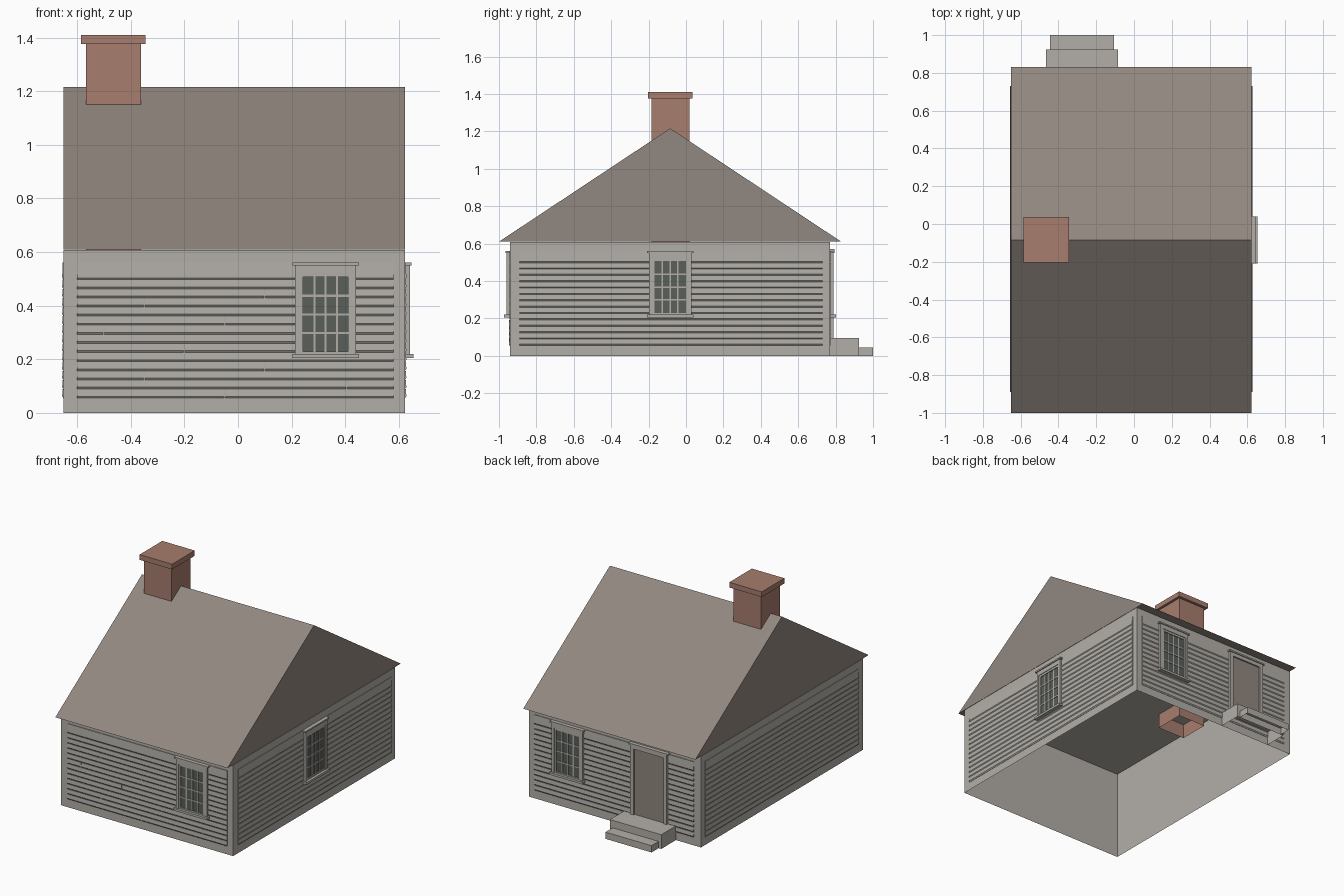
import bpy, bmesh
from math import pi
from mathutils import Matrix

if "Cube" in bpy.data.objects:
    bpy.data.objects.remove(bpy.data.objects["Cube"])


def material(name, r, g, b):
    m = bpy.data.materials.new(name)
    m.use_nodes = True
    m.diffuse_color = (r, g, b, 1)
    m.node_tree.nodes["Principled BSDF"].inputs["Base Color"].default_value = (r, g, b, 1)
    return m


GREY = material("weathered grey wood", .45, .43, .395)
BROWN = material("brown shingle", .285, .243, .214)
BRICK = material("red brick", .39, .205, .155)
GLASS = material("dark glass", .10, .115, .10)


def finish(name, bm, mat, matrix=None):
    bmesh.ops.recalc_face_normals(bm, faces=bm.faces)
    mesh = bpy.data.meshes.new(name)
    bm.to_mesh(mesh)
    bm.free()
    mesh.materials.append(mat)
    ob = bpy.data.objects.new(name, mesh)
    bpy.context.collection.objects.link(ob)
    if matrix:
        ob.matrix_world = matrix
    return ob


def boxes(name, items, mat, matrix=None, open_bottom=False):
    """One object from boxes given as (x0, x1, y0, y1, z0, z1)."""
    bm = bmesh.new()
    for x0, x1, y0, y1, z0, z1 in items:
        vs = bmesh.ops.create_cube(bm, size=1)["verts"]
        for v in vs:
            v.co = (x1 if v.co.x > 0 else x0, y1 if v.co.y > 0 else y0, z1 if v.co.z > 0 else z0)
    if open_bottom:
        bm.normal_update()
        down = [f for f in bm.faces if f.normal.z < -.9]
        bmesh.ops.delete(bm, geom=down, context="FACES_ONLY")
    return finish(name, bm, mat, matrix)


def prism(name, profile, x0, x1, mat, matrix=None):
    """Extrude a (y, z) outline along x."""
    bm = bmesh.new()
    face = bm.faces.new([bm.verts.new((x0, y, z)) for y, z in profile])
    ext = bmesh.ops.extrude_face_region(bm, geom=[face])["geom"]
    moved = [g for g in ext if isinstance(g, bmesh.types.BMVert)]
    bmesh.ops.translate(bm, verts=moved, vec=(x1 - x0, 0, 0))
    return finish(name, bm, mat, matrix)


# Body, roof and chimney
X0, X1, Y0, Y1, EAVE = -.65, .622, -.94, .77, .61
boxes("house_walls", [(X0, X1, Y0, Y1, 0, EAVE - .002)], GREY, open_bottom=True)
prism("gable_roof", [(-1, EAVE), (.83, EAVE), (-.085, 1.216)], X0, X1, BROWN)
boxes("chimney_shaft", [(-.567, -.362, -.185, .018, .51, 1.375)], BRICK, open_bottom=True)
boxes("chimney_cap", [(-.585, -.345, -.203, .036, 1.375, 1.41)], BRICK)

# Wall frames: local x runs right as seen from outside, local -y points outward
MX, MY = (X0 + X1) / 2, (Y0 + Y1) / 2


def wall(x, y, angle):
    return Matrix.Translation((x, y, 0)) @ Matrix.Rotation(angle, 4, "Z")


WALLS = {
    "front": (wall(0, Y0, 0), -.6, .58),
    "right": (wall(X1, 0, pi / 2), -.89, .73),
    "back": (wall(0, Y1, pi), -.58, .6),
    "left": (wall(X0, 0, -pi / 2), -.73, .89),
}

# Clapboard siding with a bevelled lower lip on each board
LOW, PITCH, COUNT, TOP = .055, .034, 14, .56
profile = [(0, LOW)]
for i in range(COUNT):
    z = LOW + i * PITCH
    top = TOP if i == COUNT - 1 else z + PITCH
    profile += [(-.001, z), (-.006, z + .007), (-.004, top)]
profile.append((0, TOP))
for side, (matrix, u0, u1) in WALLS.items():
    prism(side + "_siding", profile, u0, u1, GREY, matrix)

# Butt joints between boards on the front
joints = [(-.05, 0), (.405, 1), (-.35, 2), (.1, 3), (-.2, 5), (-.5, 7), (-.05, 8), (-.35, 10), (.1, 11)]
boxes("front_board_joints",
      [(u - .003, u + .003, -.0065, 0, LOW + k * PITCH, LOW + (k + 1) * PITCH) for u, k in joints],
      GREY, WALLS["front"][0])


def window(name, matrix, u):
    place = matrix @ Matrix.Translation((u, 0, 0))
    w, s, g = .114, .096, .084
    zb, zs, z0, z1, zt = .22, .52, .229, .506, .55
    boxes(name + "_glass", [(-g, g, -.009, 0, z0, z1)], GLASS, place)
    # Sash border and glazing bars
    bars = [(-s, -g, -.015, 0, zb, zs), (g, s, -.015, 0, zb, zs),
            (-g, g, -.015, 0, zb, z0), (-g, g, -.015, 0, z1, zs)]
    for i in range(1, 4):
        u_bar = -g + i * g / 2
        z_bar = z0 + i * (z1 - z0) / 4
        bars.append((u_bar - .004, u_bar + .004, -.013, 0, z0, z1))
        bars.append((-g, g, -.0125, 0, z_bar - .004, z_bar + .004))
    boxes(name + "_sash", bars, GREY, place)
    # Casing, head and sill
    boxes(name + "_casing",
          [(-w, -s, -.019, 0, zb, zt), (s, w, -.019, 0, zb, zt), (-s, s, -.019, 0, zs, zt),
           (-.124, .124, -.025, 0, zt, zt + .01), (-.124, .124, -.032, 0, .205, zb)],
          GREY, place)


window("front_window", WALLS["front"][0], .327)
window("right_window", WALLS["right"][0], -.085)
window("back_window", WALLS["back"][0], -.327)

# Back door with its surround
door = WALLS["back"][0] @ Matrix.Translation((.275, 0, 0))
boxes("back_door", [(-.11, .11, -.009, 0, .095, .535)], BROWN, door)
boxes("door_casing",
      [(-.135, -.11, -.019, 0, .095, .56), (.11, .135, -.019, 0, .095, .56),
       (-.11, .11, -.019, 0, .535, .56), (-.145, .145, -.025, 0, .56, .57)],
      GREY, door)

# Steps
boxes("upper_step", [(-.465, -.085, Y1, .925, 0, .095)], GREY, open_bottom=True)
boxes("lower_step", [(-.445, -.105, .925, 1, 0, .045)], GREY, open_bottom=True)
